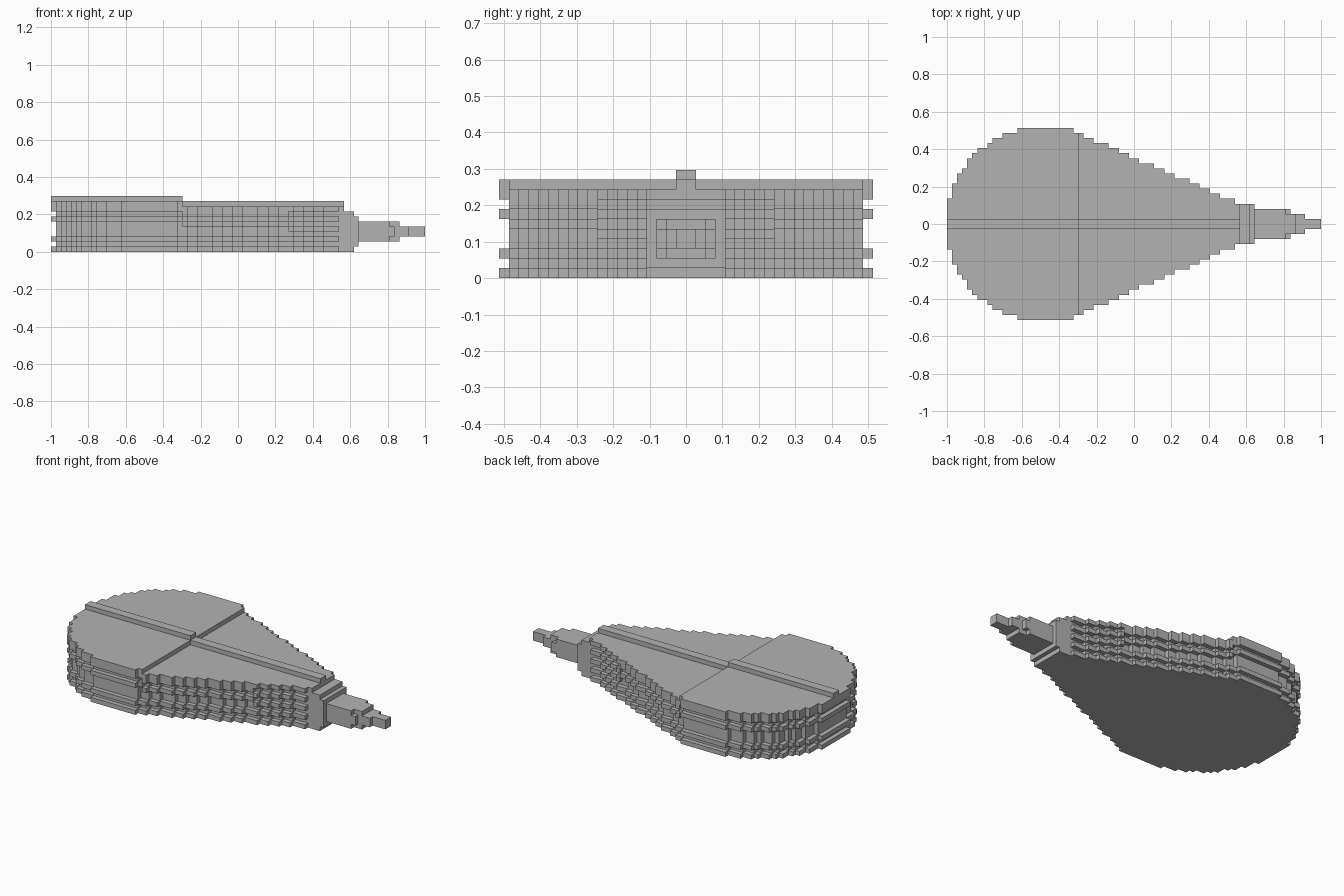
import bpy, bmesh

if "Cube" in bpy.data.objects:
    bpy.data.objects.remove(bpy.data.objects["Cube"])

U = 2 / 74      # size of one block
STEP = 26       # column where the top board drops by one block
TAIL = 47       # column where the folds close up
END = 58        # column where the collar begins

grey = bpy.data.materials.new("plain_grey")
grey.use_nodes = True
grey.diffuse_color = (0.45, 0.45, 0.45, 1)
grey.node_tree.nodes["Principled BSDF"].inputs["Base Color"].default_value = (0.45, 0.45, 0.45, 1)

# Half width of the pear outline in blocks: rounded head, straight taper
HEAD = [5, 8, 10, 11, 13, 14, 15, 15, 16, 17, 17, 18, 18, 18]


def half_width(i):
    if i < 0 or i >= END:
        return 0 if i < 0 else 4
    if i < len(HEAD):
        return HEAD[i]
    return min(19, round(14.7 - 0.44 * (i - 33)))


def inner_width(i):
    return min(half_width(i) - 1, half_width(i - 1), half_width(i + 1))


def slab(name, first, last, z0, z1, width):
    """Extrude a stepped, mirrored outline; all arguments are in blocks."""
    side = []
    for i in range(first, last):
        w = width(i)
        if side and side[-1][1] == w:
            side[-1] = (i + 1, w)
        else:
            side += [(i, w), (i + 1, w)]
    outline = side + [(x, -y) for x, y in reversed(side)]
    bm = bmesh.new()
    face = bm.faces.new([bm.verts.new((x * U - 1, y * U, z0 * U)) for x, y in outline])
    top = bmesh.ops.extrude_face_region(bm, geom=[face])["geom"]
    bmesh.ops.translate(bm, vec=(0, 0, (z1 - z0) * U),
                        verts=[v for v in top if isinstance(v, bmesh.types.BMVert)])
    bmesh.ops.recalc_face_normals(bm, faces=bm.faces)
    mesh = bpy.data.meshes.new(name)
    bm.to_mesh(mesh)
    bm.free()
    mesh.materials.append(grey)
    obj = bpy.data.objects.new(name, mesh)
    bpy.context.collection.objects.link(obj)
    return obj


def box(name, x0, x1, half_y, z0, z1):
    """Block between two x positions in units; other sizes in blocks."""
    a, b = (x0 + 1) / U, (x1 + 1) / U
    obj = slab(name, 0, 1, z0, z1, lambda i: half_y)
    for v in obj.data.vertices:
        v.co.x = (a if v.co.x < -1 + U / 2 else b) * U - 1


# Boards
slab("bottom_board", 0, END, 0, 1, half_width)
slab("rear_top_board", 0, STEP, 8, 10, half_width)
slab("front_top_board", STEP, TAIL, 7, 9, half_width)
slab("tail_top_board", TAIL, END, 8, 9, half_width)

# Recessed leather core
slab("rear_core", 1, STEP, 0.5, 9, inner_width)
slab("front_core", STEP, END, 0.5, 8.5, inner_width)

# Folds of the bellows, closing up towards the nozzle
for part, first, last, layers in (("rear", 0, STEP, (2, 6)),
                                  ("front", STEP, TAIL, (2, 5)),
                                  ("tail", TAIL, END - 1, (2, 4, 6))):
    for z in layers:
        slab(f"{part}_fold_{z}", first, last, z, z + 1, half_width)

# Raised centre ridge
slab("rear_ridge", 0, STEP, 9.5, 11, lambda i: 1)
slab("front_ridge", STEP, END, 8.5, 10, lambda i: 1)

# Collar and stepped nozzle
box("collar", 0.54, 0.62, 4, 0, 8)
box("collar_rim", 0.61, 0.645, 4, 1, 7)
box("nozzle", 0.63, 0.81, 3, 2, 6)
box("nozzle_cheeks", 0.80, 0.838, 3, 3, 5)
box("nozzle_shoulder", 0.80, 0.863, 2, 2, 6)
box("nozzle_neck", 0.85, 0.915, 2, 3, 5)
box("nozzle_tip", 0.90, 1.0, 1, 3, 5)
